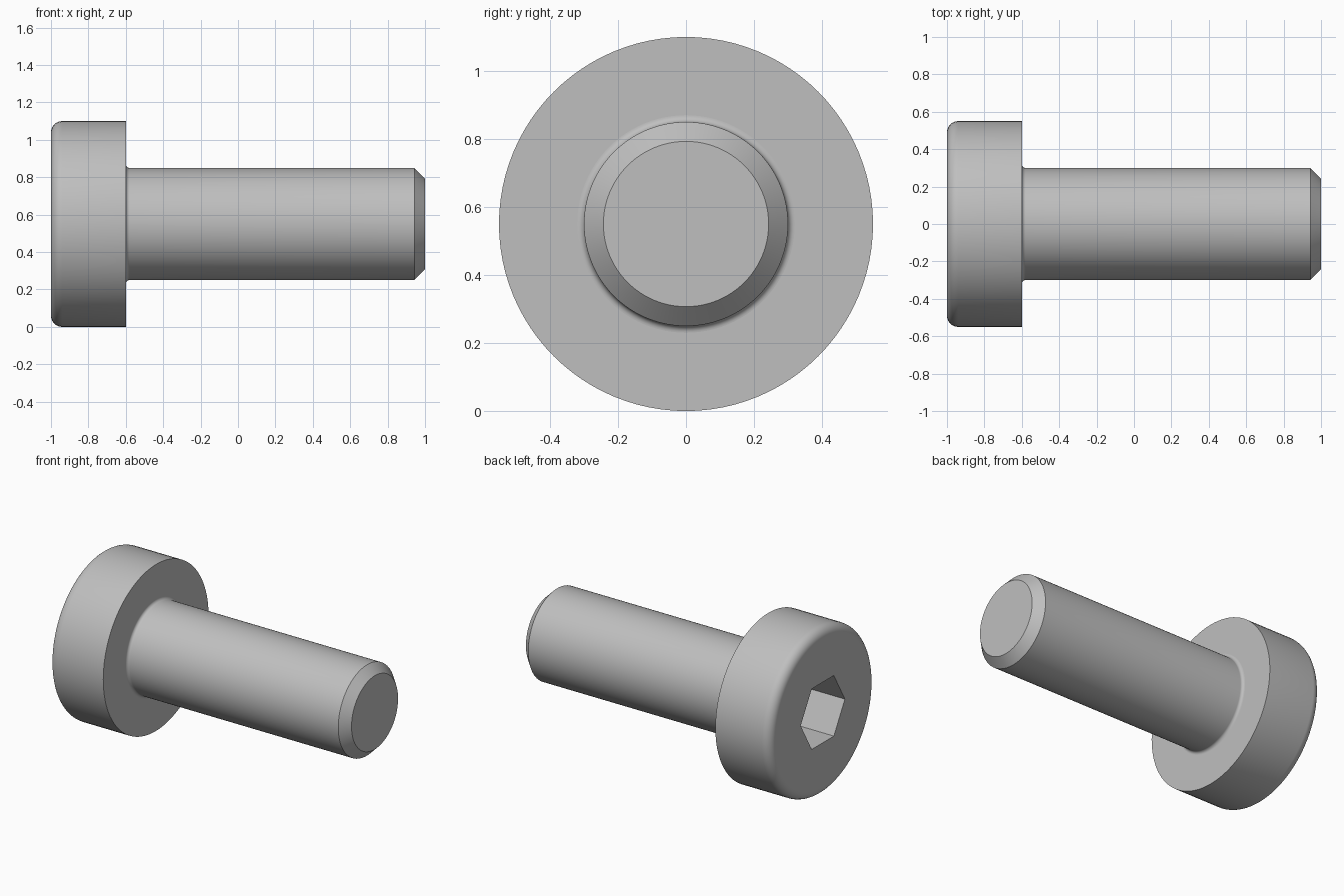
import bpy
import bmesh
from math import sin, cos, pi, radians
from mathutils import Matrix, Vector

cube = bpy.data.objects.get("Cube")
if cube:
    bpy.data.objects.remove(cube, do_unlink=True)

AXIS_Z = 0.55        # height of the bolt axis
HEAD_R, SHANK_R = 0.55, 0.30
SEAT_X = -0.60       # underside of the head
SEGMENTS = 96

steel = bpy.data.materials.new("Steel grey")
steel.use_nodes = True
grey = (0.52, 0.52, 0.52, 1)
steel.diffuse_color = grey
steel.node_tree.nodes["Principled BSDF"].inputs["Base Color"].default_value = grey


def make_object(name, bm):
    bmesh.ops.recalc_face_normals(bm, faces=bm.faces)
    mesh = bpy.data.meshes.new(name)
    bm.to_mesh(mesh)
    bm.free()
    mesh.materials.append(steel)
    obj = bpy.data.objects.new(name, mesh)
    obj.location.z = AXIS_Z
    bpy.context.collection.objects.link(obj)
    return obj


def arc(cx, cr, radius, start, end, steps=8):
    """Points of a rounded corner as (x, radius) pairs."""
    angles = [radians(start + (end - start) * i / steps) for i in range(steps + 1)]
    return [(cx + radius * cos(a), cr + radius * sin(a)) for a in angles]


def lathe(name, profile):
    """Solid of revolution about x, with a flat cap at each end."""
    bm = bmesh.new()
    rings = []
    for x, r in profile:
        rings.append([bm.verts.new((x, r * cos(2 * pi * i / SEGMENTS),
                                    r * sin(2 * pi * i / SEGMENTS)))
                      for i in range(SEGMENTS)])
    for a, b in zip(rings, rings[1:]):
        for i in range(SEGMENTS):
            j = (i + 1) % SEGMENTS
            bm.faces.new((a[i], a[j], b[j], b[i]))
    bm.faces.new(rings[0])
    bm.faces.new(rings[-1])
    return make_object(name, bm)


def smooth(obj):
    bpy.ops.object.select_all(action="DESELECT")
    obj.select_set(True)
    bpy.context.view_layer.objects.active = obj
    bpy.ops.object.shade_smooth_by_angle(angle=radians(30))


# Head: a disc with a rounded outer rim
ROUND = 0.06
head = lathe("bolt_head",
             arc(-1 + ROUND, HEAD_R - ROUND, ROUND, 180, 90) + [(SEAT_X, HEAD_R)])

# Hexagonal key socket, corners pointing along y
SOCKET_DEPTH, SOCKET_R, OVERSHOOT = 0.25, 0.231, 0.1
bm = bmesh.new()
bmesh.ops.create_cone(bm, cap_ends=True, segments=6, radius1=SOCKET_R,
                      radius2=SOCKET_R, depth=SOCKET_DEPTH + OVERSHOOT)
corner = max(bm.verts, key=lambda v: v.co.y).co
if abs(corner.x) > 0.01:
    bmesh.ops.rotate(bm, verts=bm.verts, matrix=Matrix.Rotation(pi / 6, 3, "Z"))
bmesh.ops.rotate(bm, verts=bm.verts, matrix=Matrix.Rotation(pi / 2, 3, "Y"))
bmesh.ops.translate(bm, verts=bm.verts,
                    vec=Vector((-1 + (SOCKET_DEPTH - OVERSHOOT) / 2, 0, 0)))
cutter = make_object("socket_cutter", bm)
cutter.hide_render = True

bpy.context.view_layer.objects.active = head
cut = head.modifiers.new("key_socket", "BOOLEAN")
cut.operation = "DIFFERENCE"
cut.solver = "EXACT"
cut.object = cutter
bpy.ops.object.modifier_apply(modifier=cut.name)
bpy.data.objects.remove(cutter, do_unlink=True)

# Shank: small fillet under the head, chamfered tip
FILLET, CHAMFER = 0.02, 0.057
shank = lathe("bolt_shank",
              [(SEAT_X - 0.03, SHANK_R + FILLET)]
              + arc(SEAT_X + FILLET, SHANK_R + FILLET, FILLET, 180, 270)
              + [(1 - CHAMFER, SHANK_R), (1, SHANK_R - CHAMFER)])

for part in (head, shank):
    smooth(part)
